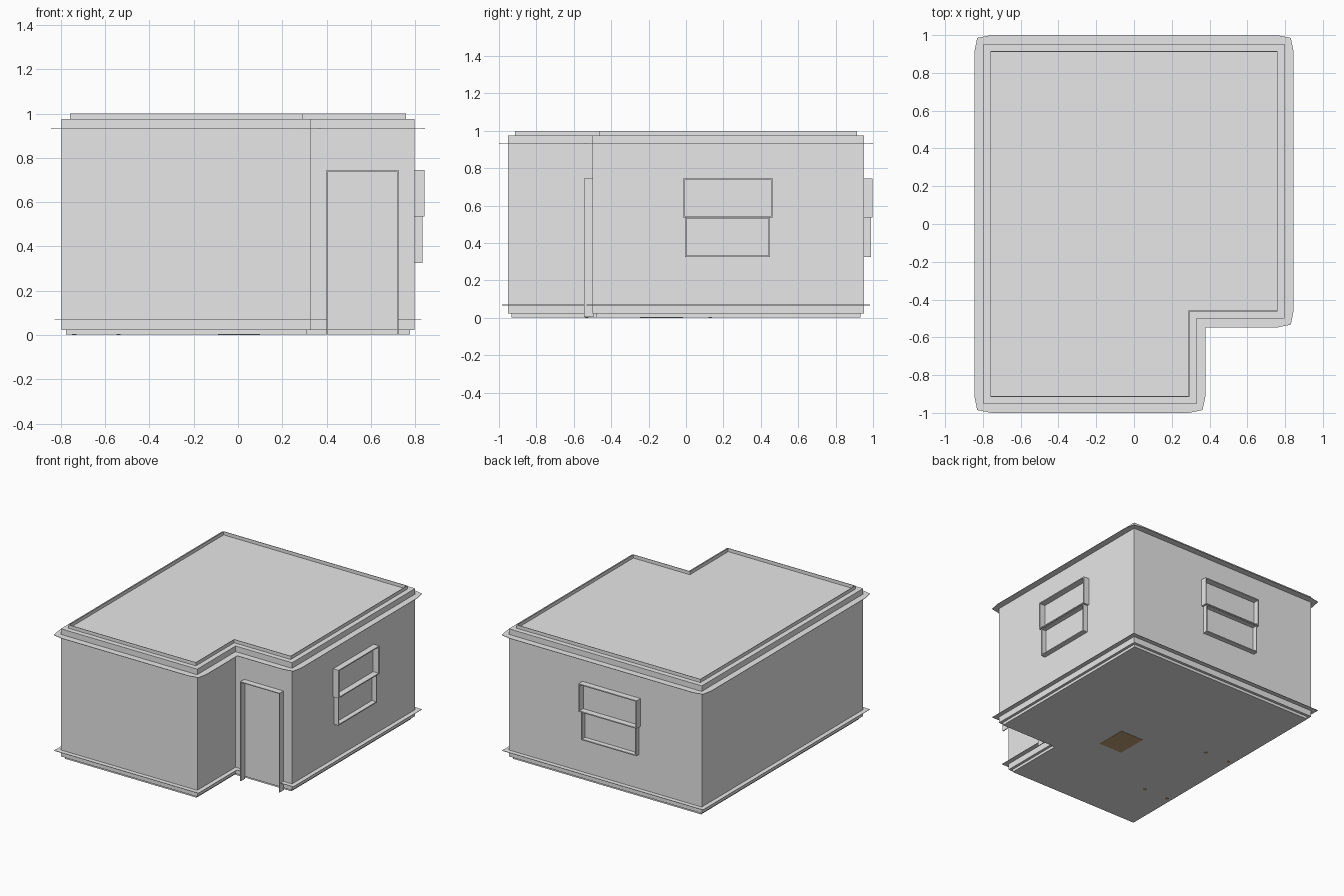
import bpy, bmesh, math
from mathutils import Vector

if "Cube" in bpy.data.objects:
    bpy.data.objects.remove(bpy.data.objects["Cube"])


def material(name, rgb):
    m = bpy.data.materials.new(name)
    m.diffuse_color = (*rgb, 1)
    m.use_nodes = True
    m.node_tree.nodes["Principled BSDF"].inputs["Base Color"].default_value = m.diffuse_color
    return m


GREY = material("pale_grey", (0.8, 0.8, 0.8))
BROWN = material("brown", (0.53, 0.37, 0.19))


def finish(name, bm, mat):
    bmesh.ops.recalc_face_normals(bm, faces=bm.faces)
    me = bpy.data.meshes.new(name)
    bm.to_mesh(me)
    bm.free()
    me.materials.append(mat)
    ob = bpy.data.objects.new(name, me)
    bpy.context.collection.objects.link(ob)
    return ob


def prism(name, pts, z0, z1, mat=GREY):
    bm = bmesh.new()
    face = bm.faces.new([bm.verts.new((x, y, z0)) for x, y in pts])
    ext = bmesh.ops.extrude_face_region(bm, geom=[face], use_keep_orig=True)
    for v in ext["geom"]:
        if isinstance(v, bmesh.types.BMVert):
            v.co.z = z1
    return finish(name, bm, mat)


def strip(name, inner, outer, z0, z1, closed=True):
    """Band between two matching paths, z0 to z1."""
    bm = bmesh.new()
    rows = [[bm.verts.new((*p, z)) for p in path]
            for path, z in ((inner, z0), (outer, z0), (outer, z1), (inner, z1))]
    n = len(inner)
    for i in range(n if closed else n - 1):
        j = (i + 1) % n
        for a in range(4):
            b = (a + 1) % 4
            bm.faces.new((rows[a][i], rows[a][j], rows[b][j], rows[b][i]))
    if not closed:
        bm.faces.new([r[0] for r in rows])
        bm.faces.new([r[-1] for r in rows])
    return finish(name, bm, GREY)


def boxes(name, items, mat=GREY):
    """Several boxes, each given by its low and high corner, in one object."""
    bm = bmesh.new()
    for lo, hi in items:
        lo, hi = Vector(lo), Vector(hi)
        made = bmesh.ops.create_cube(bm, size=1)["verts"]
        for v in made:
            v.co = Vector([(lo[k] + hi[k]) / 2 + v.co[k] * abs(hi[k] - lo[k]) for k in range(3)])
    return finish(name, bm, mat)


# L-shaped plan, counter-clockwise
PLAN = [(-0.797, -0.952), (0.33, -0.952), (0.33, -0.50),
        (0.797, -0.50), (0.797, 0.952), (-0.797, 0.952)]


def offset(d):
    """Mitred offset of the right-angled plan, outward when positive."""
    out = []
    for i, p in enumerate(PLAN):
        p = Vector(p)
        e1 = (p - Vector(PLAN[i - 1])).normalized()
        e2 = (Vector(PLAN[(i + 1) % 6]) - p).normalized()
        out.append(tuple(p + d * Vector((e1.y + e2.y, -e1.x - e2.x))))
    return out


# Walls with roof, and the recessed plinth with floor
prism("walls", PLAN, 0.022, 0.975)
prism("plinth", offset(-0.02), 0.002, 0.022)

# Low rim standing on the roof
strip("roof_rim", offset(-0.041), offset(-0.037), 0.975, 1.0)

# Thin crown ledge, slightly narrower at each corner
inner, outer = [], []
corners = offset(0.033)
for i, p in enumerate(PLAN):
    p = Vector(p)
    e1 = (p - Vector(PLAN[i - 1])).normalized()
    e2 = (Vector(PLAN[(i + 1) % 6]) - p).normalized()
    for base, e in ((p - e1 * 0.04, e1), (p, None), (p + e2 * 0.04, e2)):
        inner.append(tuple(base))
        outer.append(corners[i] if e is None else tuple(base + 0.048 * Vector((e.y, -e.x))))
strip("crown_ledge", inner, outer, 0.93, 0.933)

# Thin skirting ledge, broken at the doorway
ring = offset(0.033)
order = [3, 4, 5, 0, 1, 2]
strip("skirting_ledge",
      [(0.725, -0.50)] + [PLAN[i] for i in order] + [(0.40, -0.50)],
      [(0.725, -0.533)] + [ring[i] for i in order] + [(0.40, -0.533)],
      0.067, 0.07, closed=False)

# Door surround: two posts and a head
T = 0.006
Y0, Y1 = -0.545, -0.495
boxes("door_frame", [
    ((0.40, Y0, 0.003), (0.40 + T, Y1, 0.745)),
    ((0.725 - T, Y0, 0.003), (0.725, Y1, 0.745)),
    ((0.40, Y0, 0.745 - T), (0.725, Y1, 0.745))])


def sash(a0, a1, z0, z1, depth):
    """Four bars of a sash as (along, out, up) boxes."""
    t = 0.008
    return [((a0, -0.005, z0), (a0 + t, depth, z1)),
            ((a1 - t, -0.005, z0), (a1, depth, z1)),
            ((a0, -0.005, z0), (a1, depth, z0 + t)),
            ((a0, -0.005, z1 - t), (a1, depth, z1))]


# Windows: a deeper upper sash over a shallower lower one
def window(name, start, place):
    bars = (sash(start - 0.01, start + 0.47, 0.535, 0.745, 0.045)
            + sash(start, start + 0.455, 0.325, 0.54, 0.036))
    boxes(name, [(place(lo), place(hi)) for lo, hi in bars])


window("right_window", -0.005, lambda p: (0.797 + p[1], p[0], p[2]))
window("back_window", -0.28, lambda p: (p[0], 0.952 + p[1], p[2]))

# Brown panel and small feet showing under the floor
boxes("floor_panel", [((-0.09, -0.245, 0.0), (0.10, -0.015, 0.004))], BROWN)
boxes("small_feet", [((x - 0.01, y - 0.01, 0.0), (x + 0.01, y + 0.01, 0.004))
                     for x in (-0.74, -0.54) for y in (-0.53, 0.13)], BROWN)
